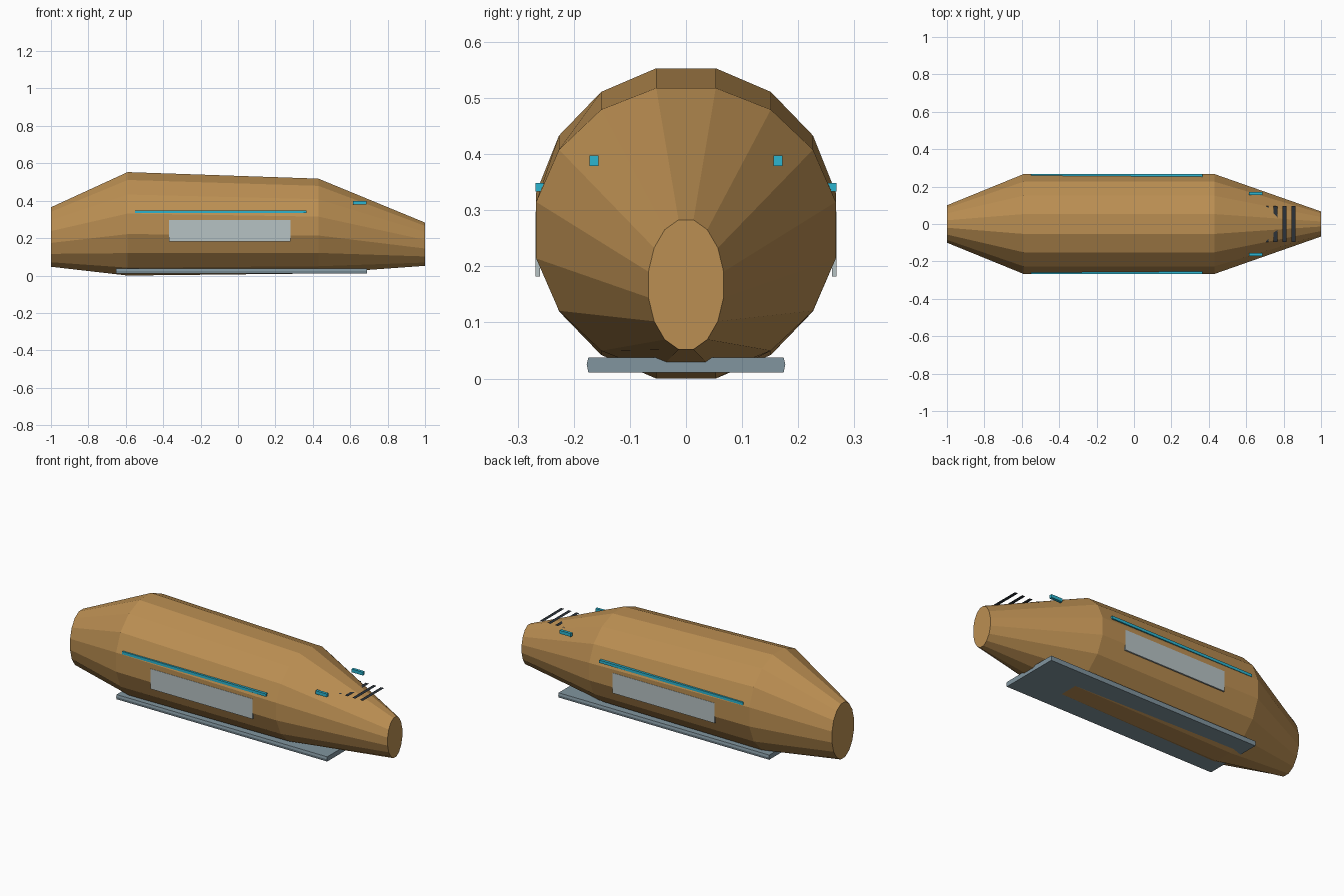
import bpy, bmesh, math

if "Cube" in bpy.data.objects:
    bpy.data.objects.remove(bpy.data.objects["Cube"])


def material(name, rgb):
    m = bpy.data.materials.new(name)
    m.diffuse_color = (*rgb, 1.0)
    m.use_nodes = True
    m.node_tree.nodes["Principled BSDF"].inputs["Base Color"].default_value = m.diffuse_color
    return m


BRONZE = material("bronze", (0.50, 0.275, 0.085))
STEEL = material("steel_grey", (0.22, 0.30, 0.345))
PANEL = material("pale_grey", (0.47, 0.54, 0.55))
CYAN = material("cyan", (0.025, 0.46, 0.63))
DARK = material("dark_slate", (0.025, 0.032, 0.04))


def make_object(name, bm, mat):
    bmesh.ops.recalc_face_normals(bm, faces=bm.faces)
    me = bpy.data.meshes.new(name)
    bm.to_mesh(me)
    bm.free()
    me.materials.append(mat)
    ob = bpy.data.objects.new(name, me)
    bpy.context.collection.objects.link(ob)
    return ob


def loft(name, rings, mat):
    """Skin matching rings of points and cap both ends."""
    bm = bmesh.new()
    loops = [[bm.verts.new(p) for p in ring] for ring in rings]
    n = len(loops[0])
    for a, b in zip(loops, loops[1:]):
        for i in range(n):
            j = (i + 1) % n
            bm.faces.new((a[i], a[j], b[j], b[i]))
    bm.faces.new(loops[0])
    bm.faces.new(loops[-1])
    return make_object(name, bm, mat)


def box(name, x, y, z, mat):
    ring = lambda px: [(px, y[0], z[0]), (px, y[1], z[0]), (px, y[1], z[1]), (px, y[0], z[1])]
    return loft(name, [ring(x[0]), ring(x[1])], mat)


# Hull: sixteen-sided sections as (x, half width, bottom, top)
SIDES = 16
FLAT = math.cos(math.pi / SIDES)


def hull_ring(x, half_width, bottom, top):
    ry, rz = half_width / FLAT, (top - bottom) / 2 / FLAT
    mid = (top + bottom) / 2
    angles = [(i + 0.5) * 2 * math.pi / SIDES for i in range(SIDES)]
    return [(x, ry * math.cos(a), mid + rz * math.sin(a)) for a in angles]


stations = [(-1.0, 0.10, 0.047, 0.365), (-0.59, 0.267, 0.0, 0.553),
            (0.43, 0.267, 0.011, 0.518), (1.0, 0.067, 0.052, 0.283)]
loft("hull", [hull_ring(*s) for s in stations], BRONZE)

# Belly plate with slightly pointed long edges
profile = [(-0.174, 0.011), (0.174, 0.011), (0.177, 0.025),
           (0.174, 0.038), (-0.174, 0.038), (-0.177, 0.025)]
loft("belly_plate", [[(x, y, z) for y, z in profile] for x in (-0.652, 0.69)], STEEL)

# Side doors, light strips and nose lamps on both flanks
for side, s in (("right", -1), ("left", 1)):
    box("side_door_" + side, (-0.37, 0.28), (s * 0.26, s * 0.2685), (0.182, 0.298), PANEL)
    box("light_strip_" + side, (-0.55, 0.365), (s * 0.252, s * 0.268), (0.333, 0.349), CYAN)
    box("nose_lamp_" + side, (0.614, 0.686), (s * 0.156, s * 0.172), (0.379, 0.398), CYAN)

# Thin vent slats over the nose
for i in range(4):
    x = 0.709 + 0.048 * i
    bm = bmesh.new()
    bm.faces.new([bm.verts.new((x + dx, y, 0.377)) for dx, y in
                  ((-0.01, -0.096), (0.01, -0.096), (0.01, 0.096), (-0.01, 0.096))])
    make_object(f"vent_slat_{i + 1}", bm, DARK)
